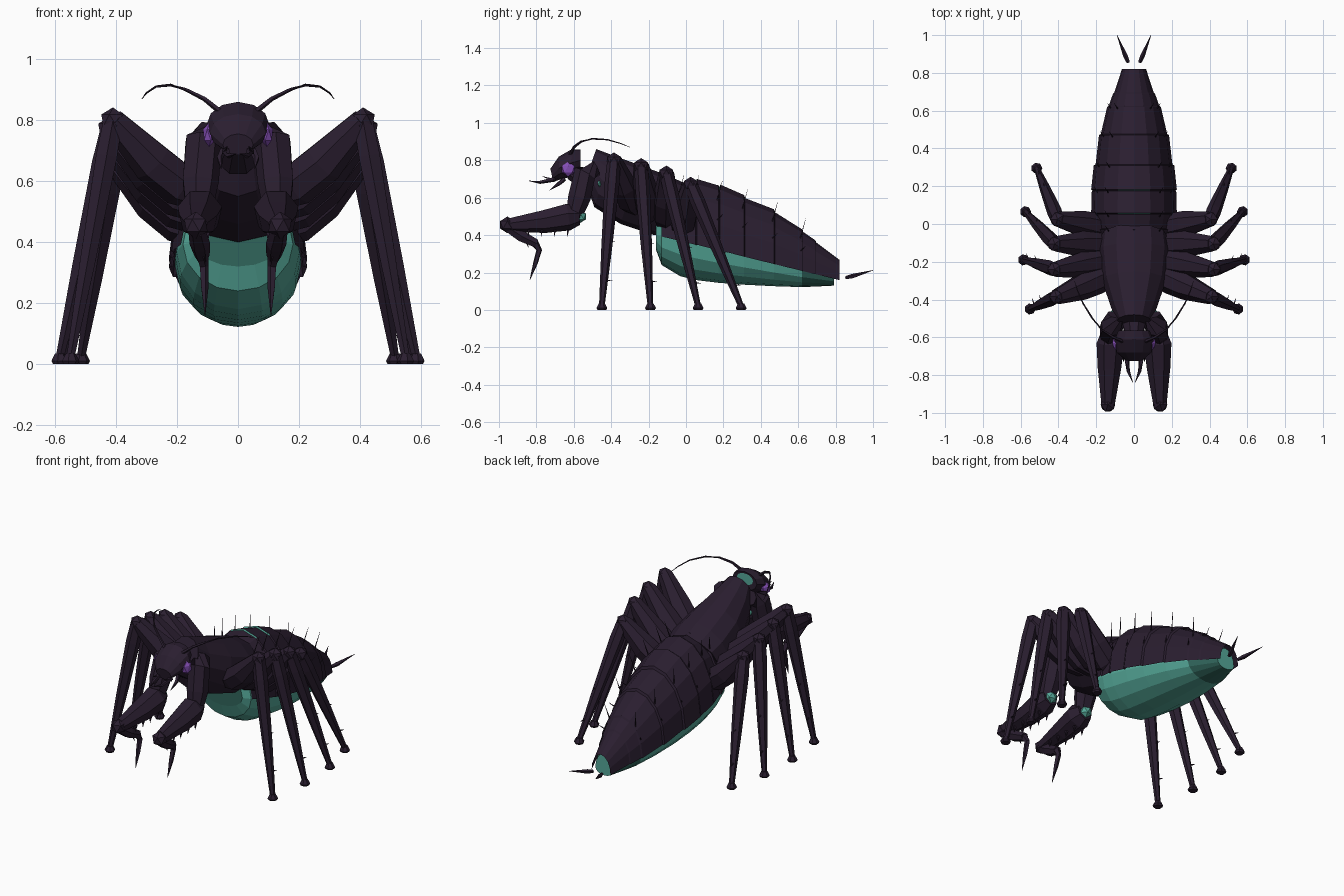
import bpy, bmesh, math
from mathutils import Vector

cube = bpy.data.objects.get("Cube")
if cube:
    bpy.data.objects.remove(cube, do_unlink=True)


def material(name, rgb):
    m = bpy.data.materials.new(name)
    m.use_nodes = True
    m.diffuse_color = (*rgb, 1)
    bsdf = m.node_tree.nodes["Principled BSDF"]
    bsdf.inputs["Base Color"].default_value = (*rgb, 1)
    bsdf.inputs["Roughness"].default_value = 0.7
    return m


DARK = material("dark plum shell", (0.023, 0.013, 0.029))
TEAL = material("teal skin", (0.09, 0.39, 0.315))
DEEP = material("deep teal skin", (0.03, 0.13, 0.105))
VIOLET = material("violet eye", (0.24, 0.08, 0.48))


def finish(bm, name, mats, mirror=False):
    bmesh.ops.recalc_face_normals(bm, faces=bm.faces)
    mesh = bpy.data.meshes.new(name)
    bm.to_mesh(mesh)
    bm.free()
    for m in mats:
        mesh.materials.append(m)
    ob = bpy.data.objects.new(name, mesh)
    bpy.context.collection.objects.link(ob)
    if mirror:
        ob.modifiers.new("Mirror", "MIRROR").use_mirror_merge = False
    return ob


def loft(bm, rings, closed=True):
    """Skin rows of points; closed rows get end caps."""
    rows = [[bm.verts.new(p) for p in r] for r in rings]
    n = len(rows[0])
    for a, b in zip(rows, rows[1:]):
        for i in range(n if closed else n - 1):
            j = (i + 1) % n
            bm.faces.new((a[i], a[j], b[j], b[i]))
    if closed:
        bm.faces.new(rows[0])
        bm.faces.new(rows[-1])


def tube(bm, pts, radii, n=6):
    """Tapered limb that follows a path."""
    pts = [Vector(p) for p in pts]
    rings = []
    for i, (p, r) in enumerate(zip(pts, radii)):
        d = (pts[min(i + 1, len(pts) - 1)] - pts[max(i - 1, 0)]).normalized()
        side = d.cross(Vector((0, 1, 0) if abs(d.y) < 0.8 else (1, 0, 0))).normalized()
        up = side.cross(d)
        rings.append([p + r * (math.cos(t) * side + math.sin(t) * up)
                      for t in (2 * math.pi * (k + 0.5) / n for k in range(n))])
    loft(bm, rings)


def spine(bm, base, tip, r=0.008):
    tube(bm, [base, tip], [r, 0.0008], 4)


def knob(bm, centre, scale):
    geo = bmesh.ops.create_icosphere(bm, subdivisions=1, radius=1)
    for v in geo["verts"]:
        v.co = Vector(centre) + Vector(v.co[i] * scale[i] for i in range(3))


def oval(top, bot, rx, n=12):
    """Tilted oval ring between a top and a bottom (y, z) point."""
    t, b = Vector((0, *top)), Vector((0, *bot))
    return [(t + b) / 2 + (t - b) / 2 * math.sin(a) + Vector((rx * math.cos(a), 0, 0))
            for a in (2 * math.pi * k / n for k in range(n))]


# Abdomen stations: y, half width, top z, bottom z
STATIONS = [(-.16, .15, .52, .32), (-.13, .19, .58, .24), (-.03, .212, .68, .18),
            (.05, .217, .685, .16), (.175, .217, .655, .145), (.31, .207, .605, .135),
            (.47, .18, .53, .127), (.62, .138, .425, .122), (.69, .108, .368, .125),
            (.82, .062, .265, .13)]


def seam(y):
    return 0.40 - 0.245 * (y + 0.16)


def arc(y, w, top, bot, k, stop, shift=0):
    s, pts = seam(y), []
    for i in range(stop):
        a = math.pi * i / 8
        h = (top - s) * k if i <= 8 else s - bot
        pts.append((w * k * math.cos(a), y + shift, s + h * math.sin(a)))
    return pts


# Soft belly, with a deeper colour at the tail and the front
bm = bmesh.new()
loft(bm, [arc(min(y, .79), w, t, b, .95, 16) for y, w, t, b in STATIONS])
for f in bm.faces:
    y = f.calc_center_median().y
    f.material_index = 1 if .63 < y < .785 or y < -.155 else 0
finish(bm, "belly", [TEAL, DEEP])

# Overlapping back plates with a sloped lip; two have a thin skin edge at their front
for i, (a, b) in enumerate(zip(STATIONS[1:], STATIONS[2:])):
    bm = bmesh.new()
    skin = i in (2, 3)
    rings = [arc(*a, .985, 9), arc(*b, 1.03, 9)]
    if skin:
        rings.insert(1, arc(*a, 1.045, 9, .008))
    if i < 7:
        rings.append(arc(*b, .98, 9, .006))
    loft(bm, rings, False)
    for f in bm.faces:
        c = f.calc_center_median()
        if skin and c.y < a[0] + .01 and abs(c.x) < .1:
            f.material_index = 1
    finish(bm, "back_plate_%d" % (i + 1), [DARK, TEAL])

# Thorax and neck
bm = bmesh.new()
loft(bm, [oval((-.48, .86), (-.54, .69), .088), oval((-.40, .83), (-.49, .55), .12),
          oval((-.25, .775), (-.35, .46), .17), oval((-.10, .72), (-.17, .40), .187),
          oval((0, .675), (-.12, .40), .175)])
finish(bm, "thorax", [DARK])

bm = bmesh.new()
tube(bm, [(0, -.62, .735), (0, -.50, .69)], [.04, .075], 8)
finish(bm, "neck", [DARK])

bm = bmesh.new()
knob(bm, (.10, -.462, .675), (.025, .01, .022))
finish(bm, "shoulder_skin", [TEAL], True)

# Head with skin at its back
bm = bmesh.new()
loft(bm, [oval((-.568, .845), (-.568, .775), .055), oval((-.565, .857), (-.565, .745), .083),
          oval((-.61, .86), (-.62, .71), .103), oval((-.68, .82), (-.68, .695), .092),
          oval((-.725, .755), (-.71, .685), .05)])
for f in bm.faces:
    if len(f.verts) > 4 and f.calc_center_median().y > -.6:
        f.material_index = 1
finish(bm, "head", [DARK, TEAL])

bm = bmesh.new()
knob(bm, (.095, -.63, .752), (.022, .04, .04))
finish(bm, "eyes", [VIOLET], True)

bm = bmesh.new()
tube(bm, [(.04, -.70, .70), (.03, -.78, .683), (.006, -.84, .69)], [.014, .009, .001], 5)
spine(bm, (.045, -.71, .695), (.035, -.77, .715), .01)
tube(bm, [(.05, -.65, .70), (.06, -.68, .675), (.055, -.73, .64)], [.012, .011, .001], 5)
finish(bm, "mouthparts", [DARK], True)

bm = bmesh.new()
tube(bm, [(.06, -.62, .83), (.11, -.60, .87), (.17, -.56, .90), (.22, -.50, .915),
          (.27, -.42, .91), (.30, -.35, .89), (.315, -.30, .87)],
     [.010, .008, .006, .005, .004, .003, .001], 5)
finish(bm, "antennae", [DARK], True)

# Grasping front limbs
bm = bmesh.new()
tube(bm, [(.10, -.48, .755), (.115, -.54, .73), (.125, -.57, .60), (.13, -.60, .50)],
     [.045, .062, .062, .045], 7)
finish(bm, "grasping_upper_arms", [DARK], True)

bm = bmesh.new()
knob(bm, (.125, -.565, .50), (.038, .035, .035))
finish(bm, "elbow_skin", [TEAL], True)

bm = bmesh.new()
tube(bm, [(.125, -.57, .505), (.125, -.63, .50), (.13, -.76, .475), (.137, -.95, .455)],
     [.05, .075, .064, .037], 7)
knob(bm, (.138, -.955, .455), (.043, .045, .045))
for k in range(4):
    y = -.63 - .07 * k
    for x in (.10, .155):
        spine(bm, (x, y, .43), (x, y - .005, .392), .009)
finish(bm, "grasping_forearms", [DARK], True)

bm = bmesh.new()
tube(bm, [(.135, -.95, .44), (.125, -.88, .395), (.118, -.80, .355)], [.028, .034, .025])
tube(bm, [(.118, -.81, .36), (.112, -.785, .32), (.11, -.805, .25), (.108, -.835, .16)],
     [.022, .016, .013, .001], 5)
spine(bm, (.115, -.86, .38), (.11, -.84, .33))
finish(bm, "grasping_claws", [DARK], True)

# Walking legs: hip y and z, knee, foot x and y
LEGS = [(-.27, .56, (.41, -.385, .80), (.55, -.45)), (-.19, .52, (.42, -.24, .77), (.585, -.19)),
        (-.11, .48, (.42, -.105, .73), (.575, .065)), (-.03, .44, (.405, .025, .67), (.515, .295))]
for i, (hy, hz, knee, (fx, fy)) in enumerate(LEGS):
    hip, knee, foot = Vector((.12, hy, hz)), Vector(knee), Vector((fx, fy, .02))
    sag = Vector((0, 0, -.03))
    bm = bmesh.new()
    tube(bm, [hip, hip.lerp(knee, .25) + sag, hip.lerp(knee, .55) + sag, knee],
         [.058, .073, .071, .042], 7)
    knob(bm, knee, (.043, .043, .042))
    finish(bm, "thigh_pair_%d" % (i + 1), [DARK], True)

    bm = bmesh.new()
    tube(bm, [knee, knee.lerp(foot, .15), knee.lerp(foot, .6), foot],
         [.036, .04, .029, .015], 6)
    tube(bm, [foot + Vector((0, 0, .015)), foot + Vector((0, 0, -.01)), (fx, fy, 0)],
         [.017, .03, .024], 7)
    for f in (.55, .82):
        p = knee.lerp(foot, f)
        spine(bm, p, p + Vector((.015, .045, -.005)))
    finish(bm, "shin_pair_%d" % (i + 1), [DARK], True)

# Bristles on the back plates and tail prongs
bm = bmesh.new()
for y, w, t, _ in STATIONS[2:8]:
    s = seam(y)
    for a, length in ((.9, .11), (.5, .03)):
        p = Vector((w * math.cos(a), y - .01, s + (t - s) * math.sin(a)))
        spine(bm, p, p + Vector((.02, .03, length)), .004)
finish(bm, "back_bristles", [DARK], True)

bm = bmesh.new()
tube(bm, [(.03, .855, .172), (.045, .89, .18), (.09, 1.0, .212)], [.009, .013, .001], 5)
finish(bm, "tail_prongs", [DARK], True)
